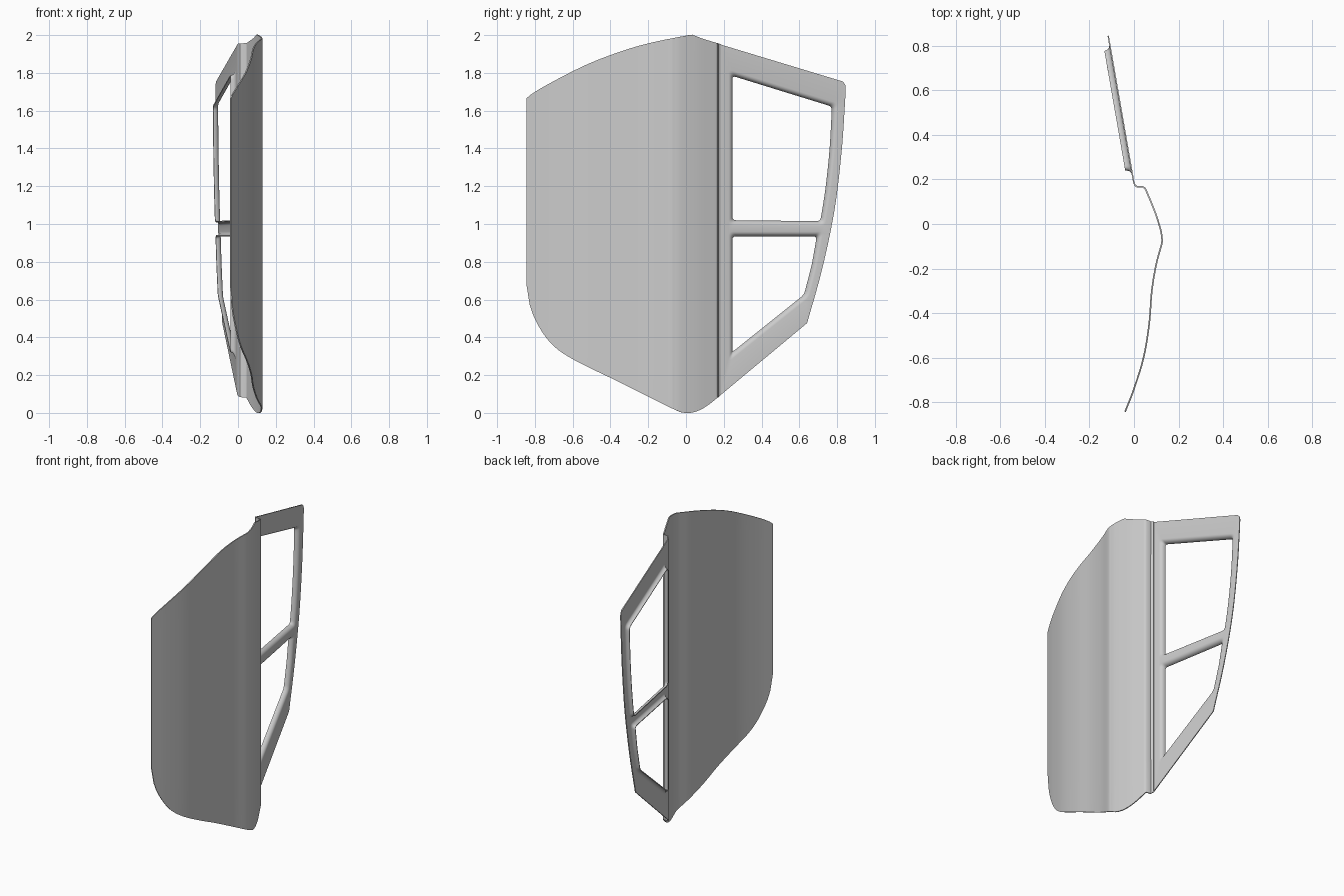
import bpy, bmesh, math
from mathutils import Vector

cube = bpy.data.objects.get("Cube")
if cube:
    bpy.data.objects.remove(cube, do_unlink=True)

# One painted metal colour
mat = bpy.data.materials.new("light grey metal")
mat.use_nodes = True
GREY = (0.6, 0.6, 0.6, 1)
mat.diffuse_color = GREY
mat.node_tree.nodes["Principled BSDF"].inputs["Base Color"].default_value = GREY


def finish(bm, name, thickness):
    """Turn a bmesh sheet into a smooth thin metal object."""
    bmesh.ops.recalc_face_normals(bm, faces=bm.faces)
    mesh = bpy.data.meshes.new(name)
    bm.to_mesh(mesh)
    bm.free()
    mesh.materials.append(mat)
    obj = bpy.data.objects.new(name, mesh)
    bpy.context.collection.objects.link(obj)
    bpy.ops.object.select_all(action='DESELECT')
    obj.select_set(True)
    bpy.context.view_layer.objects.active = obj
    mod = obj.modifiers.new("thickness", 'SOLIDIFY')
    mod.thickness = thickness
    mod.offset = 0
    bpy.ops.object.modifier_apply(modifier=mod.name)
    bpy.ops.object.shade_smooth_by_angle(angle=math.radians(35))
    return obj


def spline(points, steps):
    """Catmull-Rom curve through 2D points."""
    pts = [Vector(p) for p in points]
    pts = [2 * pts[0] - pts[1]] + pts + [2 * pts[-1] - pts[-2]]
    out = []
    for a, b, c, d in zip(pts, pts[1:], pts[2:], pts[3:]):
        for i in range(steps):
            t = i / steps
            out.append(0.5 * (2 * b + (c - a) * t + (2 * a - 5 * b + 4 * c - d) * t ** 2
                              + (3 * b - a - 3 * c + d) * t ** 3))
    return out + [pts[-2]]


def lookup(curve, y):
    """Linear interpolation of a curve sorted by its first value."""
    for a, b in zip(curve, curve[1:]):
        if y <= b.x:
            t = (y - a.x) / max(b.x - a.x, 1e-6)
            return a.y + (b.y - a.y) * max(t, 0)
    return curve[-1].y


def inset(poly, d):
    """Move every edge of a counter-clockwise polygon inwards by d."""
    out = []
    for i, p in enumerate(poly):
        e1 = (p - poly[i - 1]).normalized()
        e2 = (poly[(i + 1) % len(poly)] - p).normalized()
        n1, n2 = Vector((-e1.y, e1.x)), Vector((-e2.y, e2.x))
        out.append(p + (n1 + n2) * d / (1 + n1.dot(n2)))
    return out


def rounded(poly, r, steps=5):
    """Replace corners by short curves; slight bends are kept as they are."""
    out = []
    for i, p in enumerate(poly):
        u = (poly[i - 1] - p).normalized()
        v = (poly[(i + 1) % len(poly)] - p).normalized()
        if u.dot(v) < -0.97:
            out.append(p)
            continue
        a, b = p + u * r, p + v * r
        for k in range(steps + 1):
            t = k / steps
            out.append(a * (1 - t) ** 2 + p * 2 * t * (1 - t) + b * t * t)
    return out


# Bulged front skin: plan profile (y, x) with upper and lower edges (y, z)
profile = spline([(-.843, -.04), (-.74, 0), (-.6, .043), (-.45, .068), (-.3, .08),
                  (-.18, .1), (-.09, .124), (-.06, .125), (-.02, .118), (.06, .092),
                  (.13, .063), (.16, .05)], 6)
profile += [Vector(p) for p in ((.166, .042), (.168, .012), (.175, .004), (.185, 0))]
top = spline([(-.845, 1.655), (-.83, 1.678), (-.72, 1.745), (-.5, 1.855), (-.25, 1.943),
              (0, 1.997), (.04, 1.998), (.09, 1.98), (.19, 1.95)], 8)
bottom = spline([(-.845, .7), (-.835, .61), (-.8, .5), (-.72, .375), (-.6, .285),
                 (-.33, .152), (-.07, .022), (0, 0), (.06, .01), (.12, .044), (.19, .102)], 8)
bm = bmesh.new()
columns = []
for y, x in profile:
    lo, hi = lookup(bottom, y), lookup(top, y)
    columns.append([bm.verts.new((x, y, lo + (hi - lo) * k / 8)) for k in range(9)])
for a, b in zip(columns, columns[1:]):
    for k in range(8):
        bm.faces.new((a[k], b[k], b[k + 1], a[k + 1]))
finish(bm, "front_skin", .007)

# Window frame: flat sheet slanting inwards towards the rear
SLANT = -.115 / .66
BACK = Vector((-1, SLANT, 0)).normalized()


def place(p, depth):
    return Vector(((p.x - .18) * SLANT, p.x, p.y)) + BACK * depth


outline = [Vector(p) for p in ((.18, .092), (.64, .475))]
outline += spline([(.642, .48), (.72, .76), (.785, 1.07), (.822, 1.37), (.84, 1.62),
                   (.845, 1.72)], 5)
outline += [Vector(p) for p in ((.842, 1.74), (.828, 1.755), (.18, 1.951))]
rear_edge = spline([(.737, .99), (.767, 1.18), (.79, 1.4), (.803, 1.64)], 4)
upper_window = [Vector((.225, .995))] + rear_edge + [Vector((.225, 1.818))]
lower_window = [Vector(p) for p in ((.225, .27), (.652, .612), (.695, .78), (.727, .96), (.225, .96))]

bm = bmesh.new()
flanges = []


def add_loop(points, depth):
    return [bm.verts.new(place(p, depth)) for p in points]


def loop_edges(verts):
    return [bm.edges.new((v, verts[(i + 1) % len(verts)])) for i, v in enumerate(verts)]


edges = loop_edges(add_loop(outline, 0))
for window in (upper_window, lower_window):
    rim = add_loop(rounded(window, .024), 0)
    edges += loop_edges(rim)
    flanges.append((window, rim))
bmesh.ops.triangle_fill(bm, use_beauty=True, edges=edges, normal=-BACK)

# Rounded flange folding back around each window opening
for window, rim in flanges:
    previous = rim
    for step in range(1, 6):
        angle = math.radians(90 * step / 5)
        ring = add_loop(rounded(inset(window, .022 * math.sin(angle)), .024),
                        .028 * (1 - math.cos(angle)))
        for i in range(len(ring)):
            j = (i + 1) % len(ring)
            bm.faces.new((previous[i], previous[j], ring[j], ring[i]))
        previous = ring
finish(bm, "window_frame", .006)
